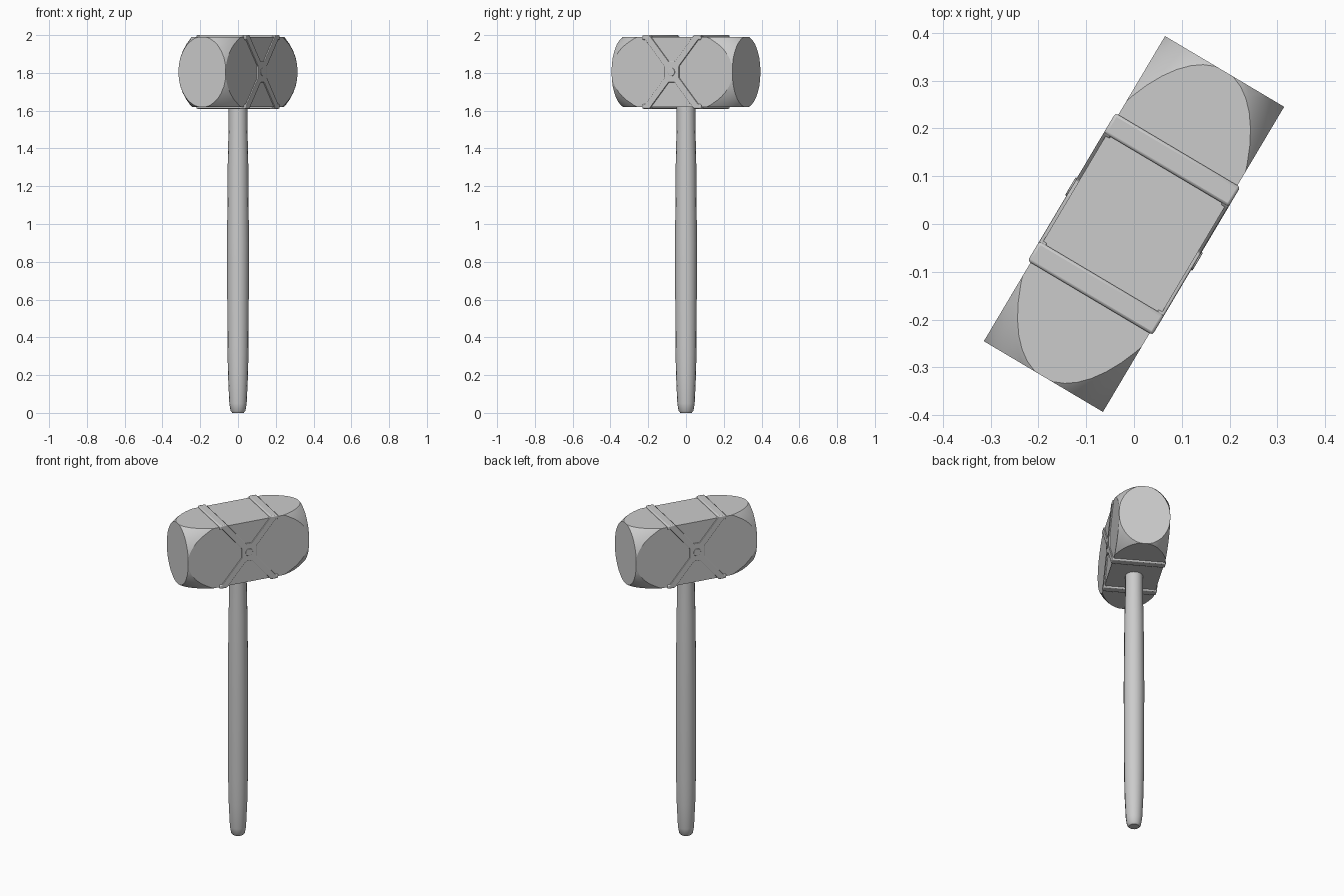
import bpy, bmesh, math

cube = bpy.data.objects.get("Cube")
if cube:
    bpy.data.objects.remove(cube, do_unlink=True)

HEAD_Z = 1.805
TURN = math.radians(-30.7)
HALF = (0.145, 0.3715, 0.185)

grey = bpy.data.materials.new("plain_grey")
grey.use_nodes = True
grey.diffuse_color = (0.6, 0.6, 0.6, 1)
for node in grey.node_tree.nodes:
    if node.type == 'BSDF_PRINCIPLED':
        node.inputs["Base Color"].default_value = (0.6, 0.6, 0.6, 1)


def add_object(name, bm, on_head=True):
    bmesh.ops.recalc_face_normals(bm, faces=bm.faces)
    mesh = bpy.data.meshes.new(name)
    bm.to_mesh(mesh)
    bm.free()
    mesh.materials.append(grey)
    obj = bpy.data.objects.new(name, mesh)
    bpy.context.collection.objects.link(obj)
    if on_head:
        obj.location.z = HEAD_Z
        obj.rotation_euler.z = TURN
    return obj


def activate(obj):
    bpy.ops.object.select_all(action='DESELECT')
    obj.select_set(True)
    bpy.context.view_layer.objects.active = obj


def smooth(obj, angle):
    activate(obj)
    bpy.ops.object.shade_smooth_by_angle(angle=math.radians(angle))


def prism(name, outline, x0, x1, bevel=0.004):
    """Extrude a (y, z) outline along x and round its edges."""
    bm = bmesh.new()
    face = bm.faces.new([bm.verts.new((x0, y, z)) for y, z in outline])
    ext = bmesh.ops.extrude_face_region(bm, geom=[face])
    moved = [v for v in ext["geom"] if isinstance(v, bmesh.types.BMVert)]
    bmesh.ops.translate(bm, verts=moved, vec=(x1 - x0, 0, 0))
    obj = add_object(name, bm)
    mod = obj.modifiers.new("rounded_edges", 'BEVEL')
    mod.width = bevel
    mod.segments = 2
    mod.limit_method = 'ANGLE'
    return obj


# Head: a block whose corners are rounded off by an ellipsoid
bm = bmesh.new()
bmesh.ops.create_cube(bm, size=2)
bmesh.ops.scale(bm, verts=bm.verts, vec=HALF)
head = add_object("hammer_head", bm)

bm = bmesh.new()
bmesh.ops.create_uvsphere(bm, u_segments=48, v_segments=24, radius=1.005)
bmesh.ops.scale(bm, verts=bm.verts, vec=(0.228, 0.4816, 0.2907))
cutter = add_object("corner_cutter", bm)
cutter.hide_render = True

mod = head.modifiers.new("round_corners", 'BOOLEAN')
mod.operation = 'INTERSECT'
mod.solver = 'EXACT'
mod.object = cutter
activate(head)
bpy.ops.object.modifier_apply(modifier=mod.name)
bpy.data.objects.remove(cutter, do_unlink=True)
smooth(head, 22)

# Straight bands across the top and bottom
for end, sy in (("front", -1), ("back", 1)):
    for level, sz in (("top", 1), ("bottom", -1)):
        box = [(0.132, 0.17), (0.18, 0.17), (0.18, 0.195), (0.132, 0.195)]
        band = prism(f"{level}_{end}_band", [(sy * y, sz * z) for y, z in box],
                     -0.152, 0.152, 0.006)
        smooth(band, 40)

# Crossed straps with a hub and rivet on each side
quarter = [(0.045, 0.03), (0.18, 0.19), (0.132, 0.19), (0.018, 0.055)]
half = quarter + [(-y, z) for y, z in reversed(quarter)]
cross = half + [(-y, -z) for y, z in half]
circle = [(0.022 * math.cos(i * math.pi / 8), 0.022 * math.sin(i * math.pi / 8))
          for i in range(16)]
for side, s in (("left", 1), ("right", -1)):
    prism(f"{side}_crossed_strap", cross, s * 0.135, s * 0.152, 0.003)
    prism(f"{side}_rivet", circle, s * 0.145, s * 0.155, 0.002)

# Handle: a lathed shaft with a tapered butt
profile = [(0.03, 0.0), (0.039, 0.01), (0.046, 0.05), (0.053, 0.2), (0.056, 0.35),
           (0.058, 0.9), (0.054, 1.35), (0.05, 1.5), (0.049, 1.7)]
SIDES = 16
bm = bmesh.new()
rings = [[bm.verts.new((r * math.cos(2 * math.pi * i / SIDES),
                        r * math.sin(2 * math.pi * i / SIDES), z))
          for i in range(SIDES)] for r, z in profile]
for low, high in zip(rings, rings[1:]):
    for i in range(SIDES):
        j = (i + 1) % SIDES
        bm.faces.new((low[i], low[j], high[j], high[i]))
bm.faces.new(rings[0])
bm.faces.new(rings[-1])
smooth(add_object("handle", bm, on_head=False), 35)
